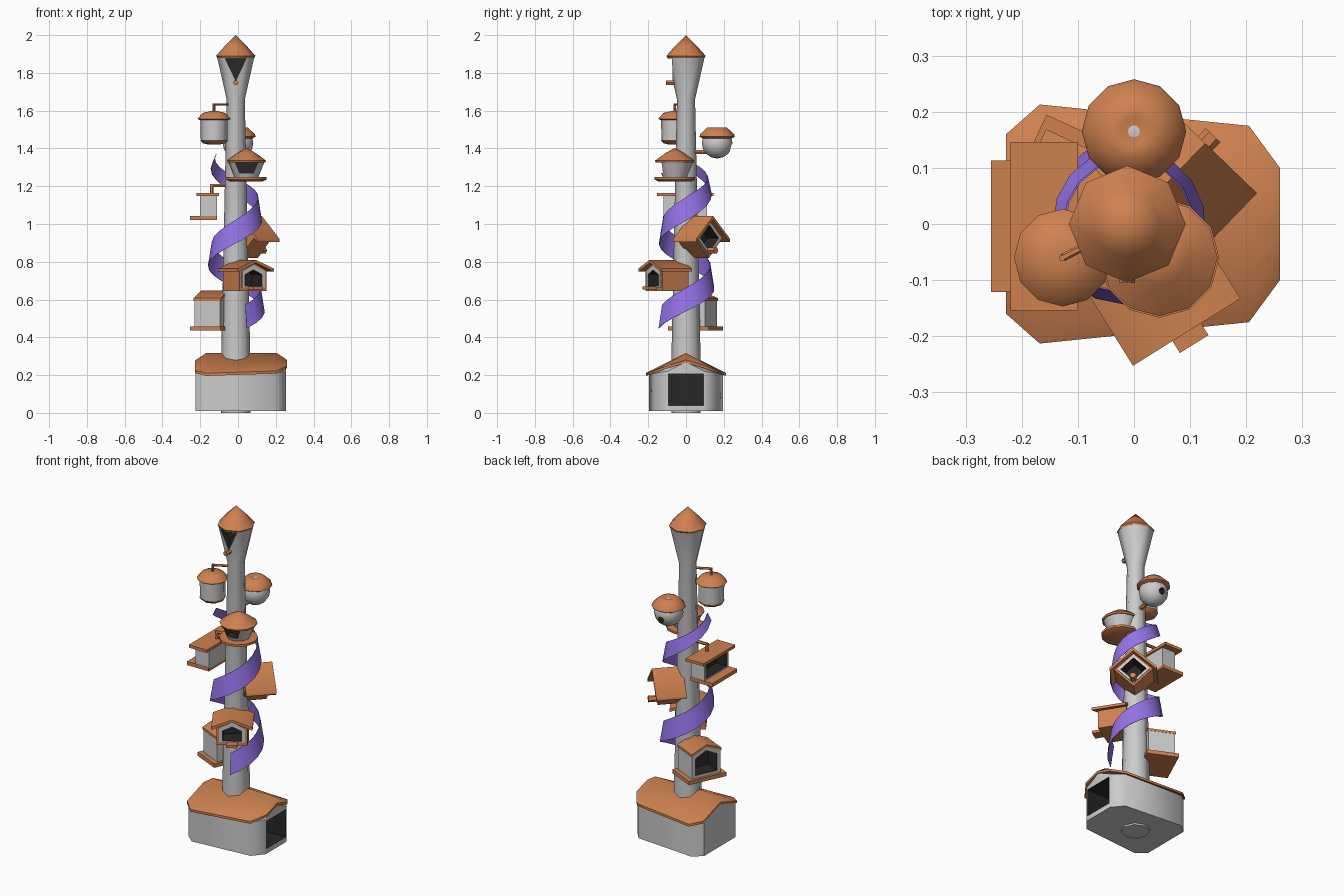
import bpy, bmesh
from math import sin, cos, pi, radians
from mathutils import Matrix, Vector

if "Cube" in bpy.data.objects:
    bpy.data.objects.remove(bpy.data.objects["Cube"])


def material(name, rgb):
    m = bpy.data.materials.new(name)
    m.diffuse_color = (*rgb, 1)
    m.use_nodes = True
    m.node_tree.nodes["Principled BSDF"].inputs["Base Color"].default_value = m.diffuse_color
    return m


BROWN = material("wood", (0.62, 0.22, 0.08))
PURPLE = material("ribbon_purple", (0.3, 0.17, 0.8))
DARK = material("dark_inside", (0.02, 0.02, 0.02))
GREY = None
PX = -0.012  # pole axis


def place(azimuth=0, x=0, y=0):
    """Local +x points outward along the azimuth."""
    return Matrix.Translation((x, y, 0)) @ Matrix.Rotation(radians(azimuth), 4, 'Z')


def loft(name, rings, mat=GREY, at=Matrix()):
    """Skin closed rings of points and cap both ends."""
    bm = bmesh.new()
    rows = [[bm.verts.new(at @ Vector(p)) for p in ring] for ring in rings]
    n = len(rows[0])
    for a, b in zip(rows, rows[1:]):
        for i in range(n):
            j = (i + 1) % n
            bm.faces.new((a[i], a[j], b[j], b[i]))
    bm.faces.new(rows[0])
    bm.faces.new(rows[-1])
    bmesh.ops.remove_doubles(bm, verts=bm.verts, dist=1e-5)
    bmesh.ops.recalc_face_normals(bm, faces=bm.faces)
    me = bpy.data.meshes.new(name)
    bm.to_mesh(me)
    bm.free()
    ob = bpy.data.objects.new(name, me)
    bpy.context.collection.objects.link(ob)
    if mat:
        me.materials.append(mat)
    return ob


def prism(name, profile, d0, d1, mat=GREY, at=Matrix()):
    """Extrude a (sideways, z) profile outward from d0 to d1."""
    return loft(name, [[(d, u, z) for u, z in profile] for d in (d0, d1)], mat, at)


def rect(w, z0, z1):
    return [(-w, z0), (w, z0), (w, z1), (-w, z1)]


def gable(w, z0, eave, peak):
    return [(-w, z0), (w, z0), (w, eave), (0, peak), (-w, eave)]


def chevron(w, eave, peak, t):
    return [(-w, eave), (0, peak), (w, eave), (w, eave - t), (0, peak - t), (-w, eave - t)]


def lathe(name, profile, sides, x, y, mat=GREY):
    ring = [2 * pi * i / sides for i in range(sides)]
    return loft(name, [[(x + max(r, 1e-7) * cos(a), y + max(r, 1e-7) * sin(a), z)
                        for a in ring] for r, z in profile], mat)


def rod(name, a, b, r=0.009):
    a, b = Vector(a), Vector(b)
    rot = (b - a).to_track_quat('Z', 'Y').to_matrix().to_4x4()
    ring = [(r * cos(i * pi / 3), r * sin(i * pi / 3)) for i in range(6)]
    return loft(name, [[(u, v, z) for u, v in ring] for z in (0, (b - a).length)],
                BROWN, Matrix.Translation(a) @ rot)


def cut(ob, cutter):
    """Carve a dark pocket, then discard the cutter."""
    if not ob.data.materials:
        ob.data.materials.append(material("plain", (0.8, 0.8, 0.8)))
    mod = ob.modifiers.new("pocket", 'BOOLEAN')
    mod.object, mod.operation, mod.solver = cutter, 'DIFFERENCE', 'EXACT'
    mod.material_mode = 'TRANSFER'
    deps = bpy.context.evaluated_depsgraph_get()
    me = bpy.data.meshes.new_from_object(ob.evaluated_get(deps))
    ob.modifiers.clear()
    ob.data = me
    bpy.data.objects.remove(cutter)


# Pole with flared head, roof and perch
pole = lathe("pole", [(0.078, 0), (0.077, 0.3), (0.048, 1.66), (0.1, 1.89)], 8, PX, 0)
cut(pole, prism("cutter", [(0, 1.76), (0.055, 1.875), (-0.055, 1.875)], 0.035, 0.2,
                DARK, place(-90, PX)))
lathe("pole_roof", [(0.098, 1.88), (0.104, 1.89), (0.06, 1.94), (0, 2.0)], 8, PX, 0, BROWN)
rod("pole_perch", (PX, -0.05, 1.748), (PX, -0.105, 1.748), 0.014)

# Base house: x, half width, eave z, ridge z
walls = [(-0.225, 0.15, 0.215, 0.265), (-0.17, 0.196, 0.2, 0.3),
         (0.2, 0.165, 0.21, 0.3), (0.254, 0.1, 0.22, 0.27)]
base = loft("base_house", [[(x, u, z) for u, z in gable(w, 0.01, e, p)] for x, w, e, p in walls])
cut(base, prism("cutter", rect(0.092, 0.04, 0.205), 0.09, 0.4, DARK))
roof = [(-0.228, 0.16, 0.225, 0.277), (-0.168, 0.213, 0.21, 0.317),
        (0.205, 0.175, 0.222, 0.317), (0.26, 0.1, 0.25, 0.28)]
loft("base_roof", [[(x, u, z) for u, z in chevron(w, e, p, 0.014)] for x, w, e, p in roof], BROWN)

# Low gabled house, back left
m = place(155, -0.124, 0.05)
ob = prism("low_house", gable(0.09, 0.455, 0.595, 0.635), -0.075, 0.075, GREY, m)
cut(ob, prism("cutter", gable(0.068, 0.475, 0.575, 0.61), -0.02, 0.2, DARK, m))
prism("low_house_roof", chevron(0.094, 0.607, 0.647, 0.014), -0.078, 0.08, BROWN, m)
prism("low_house_tray", rect(0.118, 0.435, 0.458), -0.09, 0.09, BROWN, m)

# Brown gabled house, front right
m = place(-58, 0.041, -0.108)
ob = prism("front_house", gable(0.085, 0.645, 0.755, 0.795), -0.09, 0.072, BROWN, m)
trim = prism("front_house_trim", gable(0.07, 0.665, 0.75, 0.785), 0.05, 0.078, GREY, m)
for part in (ob, trim):
    cut(part, prism("cutter", gable(0.052, 0.672, 0.733, 0.757), -0.02, 0.2, DARK, m))
prism("front_house_roof", chevron(0.113, 0.764, 0.81, 0.016), -0.095, 0.1, BROWN, m)
prism("front_house_perch", rect(0.03, 0.652, 0.668), 0.06, 0.125, BROWN, m)

# Diamond house, back right
m = place(46, PX, 0)


def diamond(r, z=0.925):
    return [(0, z - r), (r, z), (0, z + r), (-r, z)]


ob = prism("diamond_house", diamond(0.105), 0.03, 0.168, BROWN, m)
trim = prism("diamond_house_trim", diamond(0.09), 0.15, 0.173, GREY, m)
for part in (ob, trim):
    cut(part, prism("cutter", diamond(0.07), 0.09, 0.3, DARK, m))
prism("diamond_house_roof", chevron(0.128, 0.922, 1.042, 0.018), 0.03, 0.2, BROWN, m)
rod("diamond_house_perch", m @ Vector((0.12, 0, 0.86)), m @ Vector((0.22, 0, 0.86)), 0.018)

# Hanging flat-roofed house, left
m = place(180, -0.16, -0.004)
ob = prism("flat_house", rect(0.115, 1.035, 1.15), -0.05, 0.04, GREY, m)
cut(ob, prism("cutter", rect(0.1, 1.05, 1.135), -0.03, 0.2, DARK, m))
prism("flat_house_roof", rect(0.15, 1.147, 1.164), -0.06, 0.06, BROWN, m)
prism("flat_house_tray", rect(0.117, 1.02, 1.042), -0.05, 0.095, BROWN, m)
rod("flat_house_hanger", (-0.14, 0, 1.15), (-0.14, 0, 1.21))
rod("flat_house_arm", (-0.149, 0, 1.205), (PX, 0, 1.205))

# Bowl house with conical roof, front
X, Y = 0.045, -0.06
ob = lathe("bowl_house", [(0.06, 1.24), (0.098, 1.335)], 12, X, Y)
cut(ob, prism("cutter", [(-0.037, 1.27), (0.037, 1.27), (0.06, 1.328), (-0.06, 1.328)],
              0.02, 0.2, DARK, place(-90, X, Y)))
lathe("bowl_house_roof", [(0.1, 1.325), (0.104, 1.335), (0.05, 1.375), (0, 1.402)], 12, X, Y, BROWN)
lathe("bowl_house_tray", [(0.085, 1.225), (0.107, 1.235), (0.107, 1.248), (0.06, 1.25)],
      12, X, Y, BROWN)

# Hanging lantern house, upper left
X, Y = -0.127, -0.06
lathe("lantern_house", [(0.07, 1.44), (0.072, 1.56)], 8, X, Y)
lathe("lantern_roof", [(0.075, 1.55), (0.087, 1.557), (0.06, 1.588), (0.02, 1.597), (0, 1.597)],
      12, X, Y, BROWN)
lathe("lantern_base", [(0.03, 1.42), (0.06, 1.428), (0.074, 1.442), (0.06, 1.446)], 8, X, Y, BROWN)
rod("lantern_hanger", (X, Y, 1.59), (X, Y, 1.638), 0.007)
rod("lantern_arm", (X, Y, 1.633), (PX, 0, 1.633), 0.007)

# Ball house, back
X, Y, Z, R = 0.0, 0.165, 1.428, 0.081
ob = lathe("ball_house", [(R * sin(i * pi / 8), Z - R * cos(i * pi / 8)) for i in range(9)], 12, X, Y)
cut(ob, rod("cutter", (X, Y + 0.03, 1.41), (X, Y + 0.12, 1.4), 0.02))
lathe("ball_house_roof", [(0.075, 1.452), (0.093, 1.462), (0.09, 1.475), (0.05, 1.512),
                          (0.025, 1.512), (0, 1.503)], 12, X, Y, BROWN)
rod("ball_house_bracket", (PX, 0, 1.382), (X, 0.13, 1.382), 0.012)

# Spiral ribbon climbing the pole
rings = []
STEPS = 30
for i in range(STEPS + 1):
    t = i / STEPS
    deg = -68 + 630 * t
    a, z, r = radians(deg), 0.6 + 0.48 * deg / 360, 0.157 - 0.025 * t
    h = 0.062 if t < 0.7 else 0.062 - 0.04 * (t - 0.7) / 0.3
    rings.append([(PX + q * cos(a), q * sin(a), z + dz) for q, dz in
                  ((r, -h), (r - 0.02, h), (r - 0.023, h), (r - 0.003, -h))])
loft("spiral_ribbon", rings, PURPLE)

# Smooth shading with sharp corners
for ob in bpy.data.objects:
    for p in ob.data.polygons:
        p.use_smooth = True
    ob.data.set_sharp_from_angle(angle=radians(50))
    for s in ob.material_slots:
        if ob.name == "ball_house" and s.material == BROWN:
            s.material = DARK
